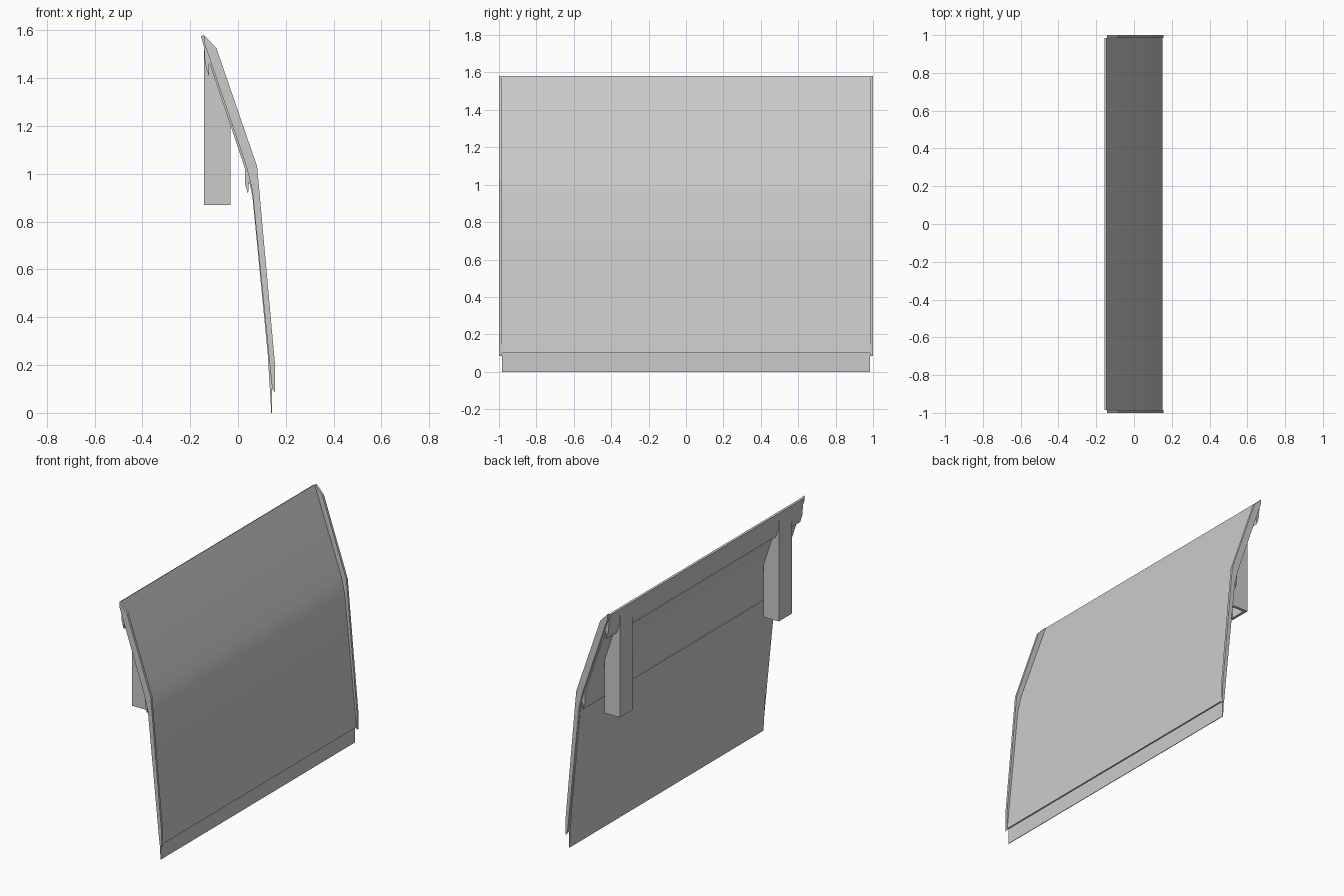
import bpy, bmesh, math
from mathutils import Vector

cube = bpy.data.objects.get("Cube")
if cube:
    bpy.data.objects.remove(cube, do_unlink=True)

grey = bpy.data.materials.new("light grey")
grey.use_nodes = True
colour = (0.6, 0.6, 0.6, 1)
grey.diffuse_color = colour
for node in grey.node_tree.nodes:
    if node.type == 'BSDF_PRINCIPLED':
        node.inputs["Base Color"].default_value = colour


def extrude_profile(name, profile, y0, y1, smooth=False, hollow=None):
    """Extrude an x-z outline along y; hollow = (wall, depth) bores the underside."""
    bm = bmesh.new()
    face = bm.faces.new([bm.verts.new((x, y0, z)) for x, z in profile])
    out = bmesh.ops.extrude_face_region(bm, geom=[face])
    moved = [v for v in out["geom"] if isinstance(v, bmesh.types.BMVert)]
    bmesh.ops.translate(bm, verts=moved, vec=Vector((0, y1 - y0, 0)))
    bmesh.ops.recalc_face_normals(bm, faces=bm.faces[:])
    if hollow:
        wall, depth = hollow
        bottom = min(bm.faces, key=lambda f: f.calc_center_median().z)
        bmesh.ops.inset_region(bm, faces=[bottom], thickness=wall)
        bore = bmesh.ops.extrude_discrete_faces(bm, faces=[bottom])["faces"][0]
        bmesh.ops.translate(bm, verts=bore.verts[:], vec=Vector((0, 0, depth)))
    mesh = bpy.data.meshes.new(name)
    bm.to_mesh(mesh)
    bm.free()
    mesh.materials.append(grey)
    obj = bpy.data.objects.new(name, mesh)
    bpy.context.collection.objects.link(obj)
    if smooth:
        bpy.ops.object.select_all(action='DESELECT')
        obj.select_set(True)
        bpy.context.view_layer.objects.active = obj
        bpy.ops.object.shade_smooth_by_angle(angle=math.radians(20))
    return obj


# Bent panel: outer skin, stepped lower lip, and two hooked ribs on the back
panel_front = [(-0.155, 1.575), (-0.145, 1.58), (0.045, 1.04), (0.07, 0.93),
               (0.152, 0.1), (0.143, 0.1), (0.143, 0.0)]
panel_back = [(0.139, 0.0), (0.125, 0.24), (0.06, 0.91), (0.046, 0.97),
              (0.042, 0.915), (0.03, 0.955), (0.03, 1.02), (-0.12, 1.465),
              (-0.122, 1.41), (-0.138, 1.46), (-0.142, 1.53)]
extrude_profile("panel", panel_front + panel_back, -0.985, 0.985, smooth=True)

# Thin end trims standing proud of the skin
trim = [(-0.142, 1.58), (-0.09, 1.525), (0.08, 1.03), (0.155, 0.2),
        (0.155, 0.085), (0.143, 0.1), (0.06, 0.93), (0.035, 1.03),
        (-0.142, 1.55)]
# Square mounting posts, cut at the top to follow the slope
post = [(-0.142, 0.87), (-0.032, 0.87), (-0.032, 1.21), (-0.142, 1.54)]

for side, s in (("left", 1), ("right", -1)):
    y_trim = sorted((0.985 * s, 1.0 * s))
    y_post = sorted((0.74 * s, 0.875 * s))
    # the model faces -y, so its left and right trims sit on either end in y
    end = "rear" if s > 0 else "front"
    extrude_profile(end + "_end_trim", trim, *y_trim)
    extrude_profile(end + "_mounting_post", post, *y_post, hollow=(0.025, 0.25))
